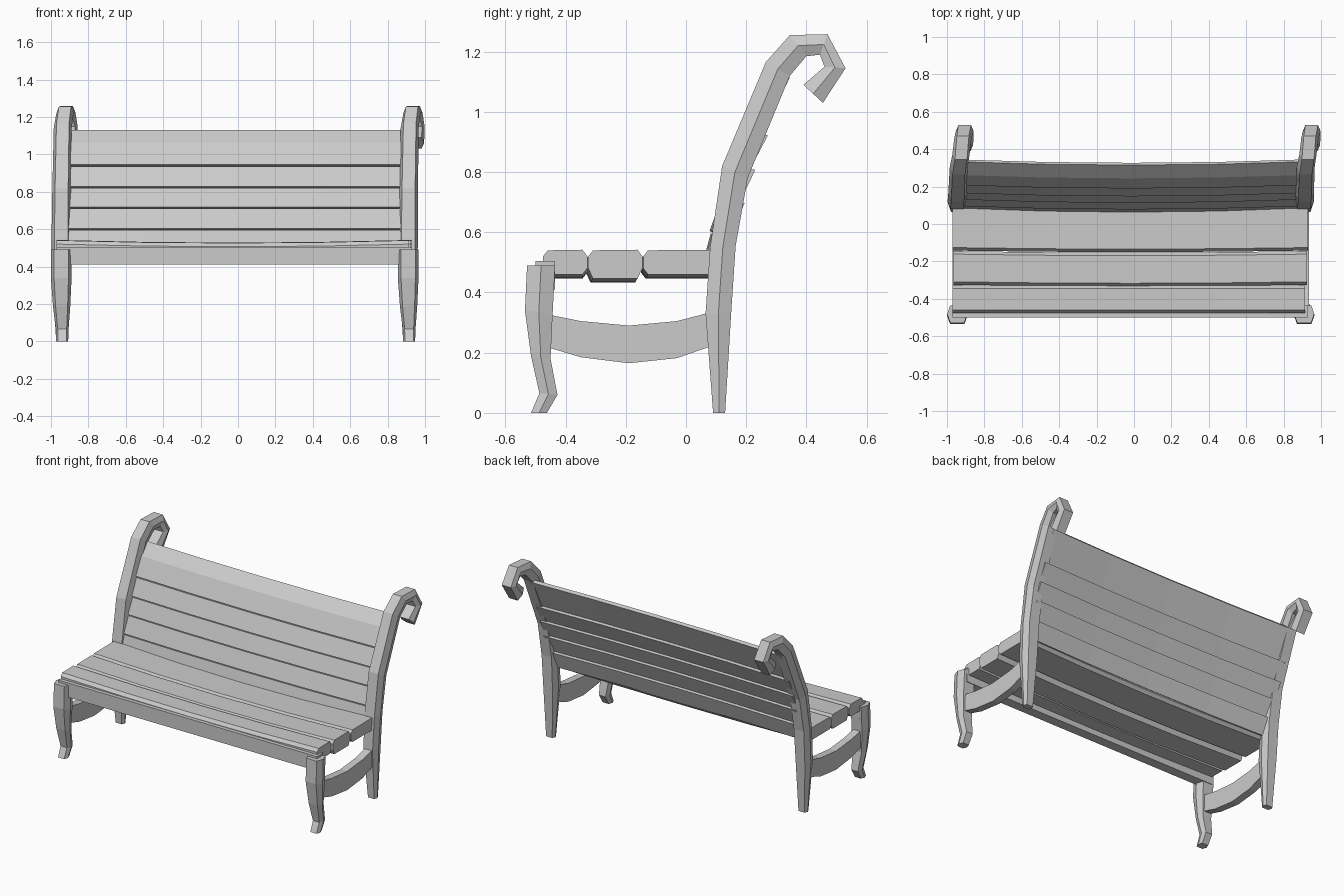
import bpy, bmesh

if "Cube" in bpy.data.objects:
    bpy.data.objects.remove(bpy.data.objects["Cube"])

SIDE_GAP = 1.855   # right-hand frame is a shifted copy of the left


def loft(name, rings):
    """Skin equal-length rings of points and cap both ends."""
    bm = bmesh.new()
    vs = [[bm.verts.new(p) for p in r] for r in rings]
    n = len(rings[0])
    for a, b in zip(vs, vs[1:]):
        for i in range(n):
            j = (i + 1) % n
            bm.faces.new((a[i], a[j], b[j], b[i]))
    bm.faces.new(vs[0][::-1])
    bm.faces.new(vs[-1])
    bmesh.ops.recalc_face_normals(bm, faces=bm.faces)
    me = bpy.data.meshes.new(name)
    bm.to_mesh(me)
    bm.free()
    ob = bpy.data.objects.new(name, me)
    bpy.context.collection.objects.link(ob)
    return ob


def hex_post(name, stations, dx):
    """Six-sided post; station = front y, z, back y, z, centre x, half width."""
    rings = []
    for fy, fz, by, bz, cx, w in stations:
        cx += dx
        my, mz = (fy + by) / 2, (fz + bz) / 2
        k = w * 0.7
        rings.append([(cx - k, fy, fz), (cx + k, fy, fz), (cx + w, my, mz),
                      (cx + k, by, bz), (cx - k, by, bz), (cx - w, my, mz)])
    return loft(name, rings)


def plank(name, section, x0, x1, bow=0.0, sag=0.0):
    """Long board along x, bowed forward and sagging in the middle."""
    rings = []
    for i in range(5):
        t = i / 4
        c = 4 * t * (1 - t)
        rings.append([(x0 + (x1 - x0) * t, y - bow * c, z - sag * c) for y, z in section])
    return loft(name, rings)


rear = [(.09, 0, .13, 0, -.94, .032),
        (.065, .33, .15, .33, -.945, .048),
        (.08, .55, .165, .555, -.945, .052),
        (.12, .82, .205, .78, -.943, .05),
        (.265, 1.165, .345, 1.12, -.937, .048),
        (.345, 1.255, .40, 1.185, -.925, .046),
        (.47, 1.258, .445, 1.19, -.915, .046),
        (.53, 1.145, .46, 1.15, -.905, .048),
        (.455, 1.03, .39, 1.09, -.905, .045)]
front = [(-.515, 0, -.462, 0, -.94, .032),
         (-.487, .065, -.427, .06, -.94, .034),
         (-.515, .19, -.45, .18, -.943, .046),
         (-.535, .34, -.443, .33, -.945, .055),
         (-.528, .49, -.435, .49, -.945, .054)]
stretch = [(-.45, .325, .215), (-.35, .305, .185), (-.19, .29, .165),
           (-.03, .305, .182), (.085, .335, .222)]

# Side frames: scrolled rear post, front leg, curved stretcher
for side, dx in (("left", 0), ("right", SIDE_GAP)):
    hex_post("rear_post_" + side, rear, dx)
    hex_post("front_leg_" + side, front, dx)
    xa, xb = -.97 + dx, -.92 + dx
    loft("stretcher_" + side,
         [[(xa, y, t), (xb, y, t), (xb, y, b), (xa, y, b)] for y, t, b in stretch])

# Front apron under the seat
plank("front_apron", [(-.5, .41), (-.5, .505), (-.435, .505), (-.435, .41)], -.97, .93)

# Seat boards with chamfered edges
for i, (ya, yb, zb, x0, x1) in enumerate([(-.475, -.328, .46, -.97, .915),
                                          (-.325, -.145, .447, -.965, .925),
                                          (-.142, .105, .46, -.97, .93)]):
    e = .016
    sec = [(ya, .52), (ya + e, .54), (yb - e, .542), (yb, .52),
           (yb, .48), (yb - e, zb), (ya + e, zb), (ya, .48)]
    plank("seat_board_%d" % (i + 1), sec, x0, x1, bow=.008 if i else 0, sag=.014)

# Backrest boards, stepped up the slope of the posts
edges = [(.075, .485), (.1, .6), (.135, .715), (.17, .825), (.212, .94)]
for i, ((y0, z0), (y1, z1)) in enumerate(zip(edges, edges[1:])):
    sec = [(y0 - .004, z0 + .004), (y1, z1 - .004), (y1 + .06, z1 - .018), (y0 + .045, z0 - .012)]
    plank("back_board_%d" % (i + 1), sec, -.945, .912, bow=.018)

# Top board with its sloping upper face
plank("back_board_top", [(.208, .945), (.262, 1.06), (.333, 1.13), (.345, 1.115), (.258, .93)],
      -.94, .91, bow=.018)
